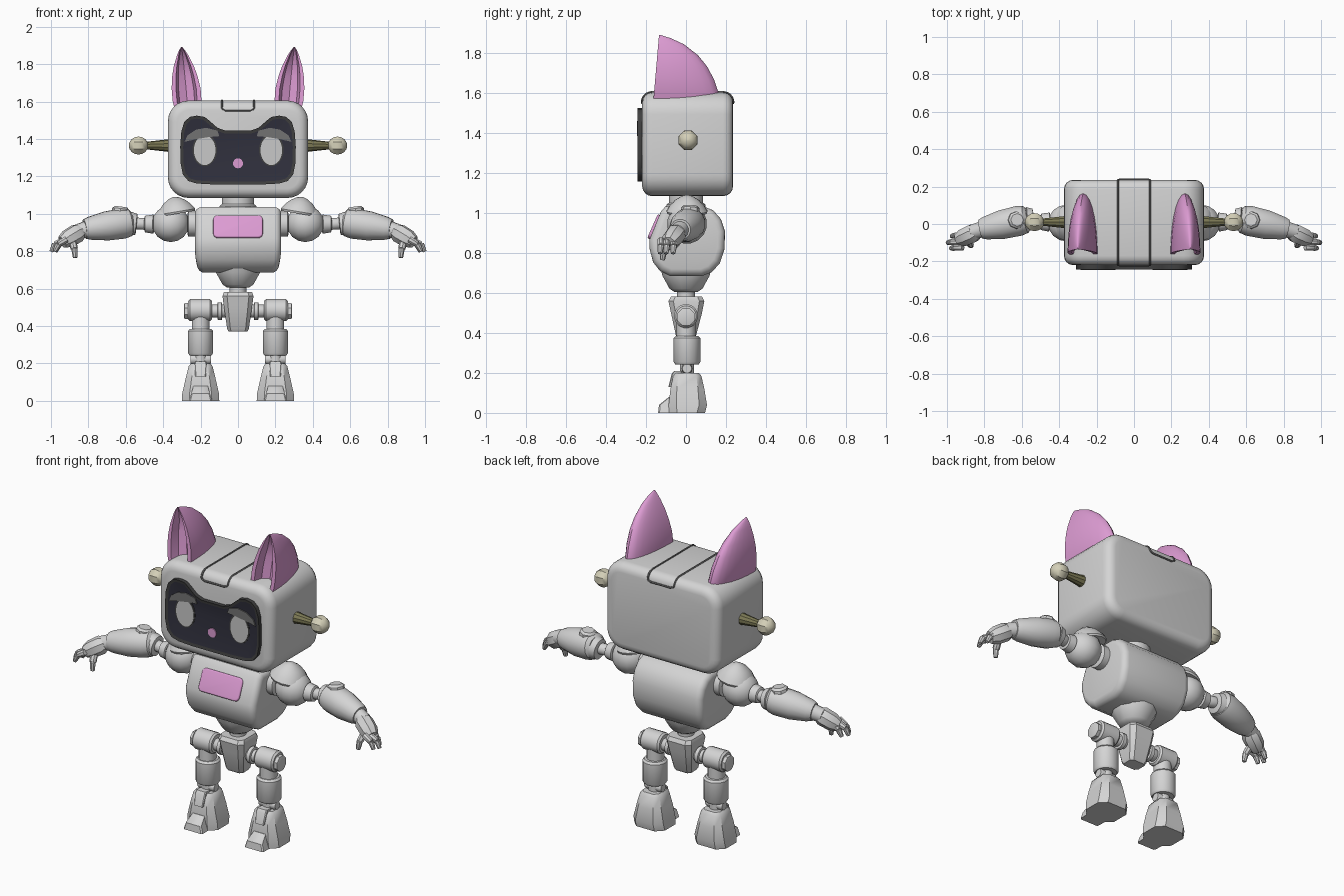
import bpy, bmesh, math
from mathutils import Vector, Matrix

if "Cube" in bpy.data.objects:
    bpy.data.objects.remove(bpy.data.objects["Cube"])

def material(name, *rgb):
    m = bpy.data.materials.new(name)
    m.diffuse_color = (*rgb, 1)
    m.use_nodes = True
    m.node_tree.nodes["Principled BSDF"].inputs["Base Color"].default_value = m.diffuse_color
    return m

BODY = material("light_grey", .66, .66, .66)
PINK = material("pink", .72, .33, .65)
SCREEN = material("dark_blue", .03, .03, .047)
RIM = material("charcoal", .05, .05, .05)
ROD = material("olive", .2, .19, .09)
BALL = material("cream", .66, .63, .48)
EYE = material("eye_grey", .58, .58, .58)
LASH = material("mid_grey", .17, .17, .17)
SIDES = (("left", 1), ("right", -1))

def finish(name, bm, mat):
    bmesh.ops.recalc_face_normals(bm, faces=bm.faces)
    me = bpy.data.meshes.new(name)
    bm.to_mesh(me)
    bm.free()
    me.materials.append(mat)
    ob = bpy.data.objects.new(name, me)
    bpy.context.collection.objects.link(ob)
    return ob

def loft(name, rings, mat):
    """Skin a stack of equal-length rings and cap both ends."""
    bm = bmesh.new()
    vs = [[bm.verts.new(p) for p in r] for r in rings]
    n = len(vs[0])
    for a, b in zip(vs, vs[1:]):
        for i in range(n):
            bm.faces.new((a[i], a[(i + 1) % n], b[(i + 1) % n], b[i]))
    bm.faces.new(vs[0])
    bm.faces.new(vs[-1])
    return finish(name, bm, mat)

def lathe(name, p0, p1, prof, mat=BODY, seg=16, s=1):
    """Turn (distance fraction, radius) pairs around the line p0-p1."""
    p0, p1 = (Vector((p[0] * s, p[1], p[2])) for p in (p0, p1))
    d = p1 - p0
    q = d.to_track_quat('Z', 'Y')
    return loft(name, [[p0 + d * t + q @ Vector((r * math.cos(a), r * math.sin(a), 0))
                for a in (2 * math.pi * (i + .5) / seg for i in range(seg))] for t, r in prof], mat)

def rod(name, p0, p1, r0, r1=None, mat=BODY, seg=16, s=1):
    """Cylinder with small chamfers at both ends."""
    r1 = r1 or r0
    return lathe(name, p0, p1, [(0, r0 * .85), (.08, r0), (.92, r1), (1, r1 * .85)], mat, seg, s)

def ball(name, c, r, mat=BODY, seg=16, rings=8, s=1):
    prof = [(.5 - .5 * math.cos(math.pi * i / rings), max(r * math.sin(math.pi * i / rings), .001))
            for i in range(rings + 1)]
    return lathe(name, (c[0] - r, c[1], c[2]), (c[0] + r, c[1], c[2]), prof, mat, seg, s)

def block(name, secs, cx=0, ch=.3, mat=BODY):
    """Stack of corner-cut rectangles: (z, half width, y0, y1)."""
    rings = []
    for z, w, y0, y1 in secs:
        c = ch * w
        pts = [(w, y0 + c), (w, y1 - c), (w - c, y1), (c - w, y1),
               (-w, y1 - c), (-w, y0 + c), (c - w, y0), (w - c, y0)]
        rings.append([(cx + x, y, z) for x, y in pts])
    return loft(name, rings, mat)

def round_box(name, size, centre, r_y, r_rim, mat, tilt=0, seg=6):
    """Box rounded around its y axis first, then along its front and back rims."""
    bm = bmesh.new()
    bmesh.ops.create_cube(bm, size=1)
    bmesh.ops.scale(bm, vec=size, verts=bm.verts)
    es = [e for e in bm.edges if abs(e.verts[0].co.y - e.verts[1].co.y) > 1e-4]
    bmesh.ops.bevel(bm, geom=es, offset=r_y, segments=seg, affect='EDGES', profile=.5)
    es = [e for e in bm.edges if abs(e.verts[0].co.y - e.verts[1].co.y) < 1e-4]
    bmesh.ops.bevel(bm, geom=es, offset=r_rim, segments=4, affect='EDGES', profile=.5)
    bm.transform(Matrix.Translation(centre) @ Matrix.Rotation(tilt, 4, 'X'))
    return finish(name, bm, mat)

def plate(name, pts, y0, y1, mat):
    return loft(name, [[(x, y, z) for x, z in pts] for y in (y0, y1)], mat)

def oval(cx, cz, rx, rz, n=24):
    return [(cx + rx * math.cos(2 * math.pi * i / n), cz + rz * math.sin(2 * math.pi * i / n)) for i in range(n)]

# Head
round_box("head", (.75, .455, .52), (0, .008, 1.345), .11, .05, BODY)

# Face screen: inset front face inside a charcoal rim
half = [(.13, 1.157), (.22, 1.162), (.265, 1.175), (.295, 1.21), (.307, 1.27), (.309, 1.36), (.303, 1.44),
        (.288, 1.49), (.258, 1.518), (.22, 1.525), (.178, 1.518), (.15, 1.495), (.11, 1.46), (.07, 1.446)]
screen = plate("face_screen", half + [(-x, z) for x, z in reversed(half)], -.2, -.243, RIM)
screen.data.materials.append(SCREEN)
bm = bmesh.new()
bm.from_mesh(screen.data)
front = min(bm.faces, key=lambda f: f.calc_center_median().y)
bmesh.ops.inset_region(bm, faces=[front], thickness=.016, depth=-.004, use_even_offset=True)
front.material_index = 1
bm.to_mesh(screen.data)
bm.free()

# Eyes, lashes and nose
for side, s in SIDES:
    plate(side + "_eye_outline", oval(s * .178, 1.342, .066, .088), -.235, -.241, RIM)
    plate(side + "_eye", oval(s * .178, 1.34, .058, .08), -.237, -.243, EYE)
    lash = [(.285, 1.385), (.27, 1.42), (.225, 1.45), (.17, 1.46), (.11, 1.445), (.1, 1.415), (.16, 1.41), (.22, 1.4)]
    plate(side + "_lash", [(s * x, z) for x, z in lash], -.238, -.245, LASH)
plate("nose", oval(0, 1.27, .027, .027, 16), -.236, -.244, PINK)

# Seam running over the top of the head
arc = [math.radians(a) for a in range(0, 91, 15)]
side_path = [(.065, -.22, 1.552), (.08, -.22, 1.558)]
side_path += [(.086, -.17 - .05 * math.cos(a), 1.555 + .05 * math.sin(a)) for a in arc[1:]]
side_path += [(.086, .186 + .05 * math.sin(a), 1.555 + .05 * math.cos(a)) for a in arc[:-1]]
side_path += [(.08, .236, 1.558), (.065, .236, 1.552)]
loop = side_path + [(-x, y, z) for x, y, z in reversed(side_path)]
cu = bpy.data.curves.new("head_seam", 'CURVE')
cu.dimensions, cu.bevel_depth, cu.bevel_resolution = '3D', .006, 1
sp = cu.splines.new('POLY')
sp.points.add(len(loop) - 1)
for p, co in zip(sp.points, loop):
    p.co = (*co, 1)
sp.use_cyclic_u = True
cu.materials.append(LASH)
seam = bpy.data.objects.new("head_seam", cu)
bpy.context.collection.objects.link(seam)
bpy.context.view_layer.objects.active = seam
seam.select_set(True)
bpy.ops.object.convert(target='MESH')

# Ears: (height, outer x, inner x, back y) sections with a hollow front
EAR = [(1.545, .335, .197, .165), (1.6, .349, .195, .164), (1.67, .355, .2, .14), (1.735, .352, .216, .105),
       (1.79, .343, .236, .06), (1.845, .327, .264, -.01), (1.875, .315, .284, -.075), (1.892, .304, .298, -.128)]
for side, s in SIDES:
    rings = []
    for z, xo, xi, yb in EAR:
        c, w, yf = (xo + xi) / 2, (xo - xi) / 2, -.165 + .03 * (z - 1.545) / .347
        d = yb - yf
        ring = [(w * math.cos(a), yf + d * math.sin(a)) for a in (math.pi * i / 14 for i in range(15))]
        hollow = min(.07, d * .35)
        ring += [(-.7 * w, yf), (-.52 * w, yf + hollow * .7), (0, yf + hollow), (.52 * w, yf + hollow * .7), (.7 * w, yf)]
        rings.append([(s * (c + x), y, z) for x, y in ring])
    loft(side + "_ear", rings, PINK)
    # Antenna
    lathe(side + "_antenna_rod", (.36, .01, 1.365), (.5, .01, 1.365), [(0, .035), (1, .019)], ROD, 10, s)
    ball(side + "_antenna_ball", (.532, .01, 1.365), .052, BALL, 8, 8, s)

# Neck and torso
lathe("neck", (0, 0, 1.02), (0, 0, 1.11), [(0, .1), (.25, .1), (.35, .088), (1, .088)])
prof = [(-.1, 1.036), (-.125, 1.01), (-.182, .87), (-.182, .82), (-.165, .755), (-.13, .71), (-.08, .685), (.08, .685),
        (.13, .705), (.17, .75), (.193, .82), (.195, .91), (.175, .97), (.135, 1.015), (.08, 1.036)]
bm = bmesh.new()
f = bm.faces.new([bm.verts.new((-.23, y, z)) for y, z in prof])
ex = bmesh.ops.extrude_face_region(bm, geom=[f])["geom"]
bmesh.ops.translate(bm, vec=(.46, 0, 0), verts=[v for v in ex if isinstance(v, bmesh.types.BMVert)])
rim = [e for e in bm.edges if abs(e.verts[0].co.x - e.verts[1].co.x) < 1e-4]
bmesh.ops.bevel(bm, geom=rim, offset=.035, segments=4, affect='EDGES', profile=.5)
for v in bm.verts:
    v.co.x *= 1 - max(0, .78 - v.co.z) * .8
finish("torso", bm, BODY)
round_box("chest_panel", (.265, .026, .13), (0, -.156, .93), .025, .008, PINK, -math.radians(24), 4)

# Waist and pelvis
lathe("waist_bowl", (0, 0, .605), (0, 0, .74), [(0, .06), (.12, .085), (.6, .122), (1, .135)], seg=12)
rod("waist_joint", (0, 0, .56), (0, 0, .62), .045)
block("pelvis", [(.37, .05, -.04, .04), (.385, .058, -.05, .05), (.5, .075, -.075, .08),
                 (.56, .083, -.088, .092), (.582, .075, -.075, .08)])

for side, s in SIDES:
    n = side + "_"
    # Hip
    rod(n + "hip_axle", (.05, 0, .48), (.16, 0, .48), .035, s=s)
    rod(n + "hip_collar", (.085, 0, .48), (.11, 0, .48), .048, s=s)
    rod(n + "hip_housing", (.14, 0, .485), (.266, 0, .485), .06, s=s)
    rod(n + "hip_cap", (.26, 0, .48), (.288, 0, .48), .046, seg=8, s=s)
    # Leg
    rod(n + "thigh_rod", (.2, 0, .36), (.2, 0, .46), .048, s=s)
    lathe(n + "shin", (.2, .005, .243), (.2, .005, .385), [(0, .06), (.08, .068), (.92, .068), (1, .058)], s=s)
    rod(n + "ankle_post", (.2, .005, .17), (.2, .005, .25), .035, s=s)
    rod(n + "ankle_axle", (.145, .005, .222), (.255, .005, .222), .027, s=s)
    # Foot
    block(n + "foot", [(0, .1, -.085, .095), (.04, .098, -.087, .105), (.12, .08, -.078, .092),
                       (.185, .064, -.064, .077), (.2, .052, -.052, .065)], s * .2, .4)
    block(n + "toe", [(0, .062, -.14, -.04), (.04, .05, -.135, -.04), (.08, .038, -.085, -.04)], s * .2, .12)
    block(n + "instep", [(.13, .028, -.088, -.02), (.195, .034, -.072, -.02), (.21, .03, -.06, -.02)], s * .2, .15)
    # Shoulder
    rod(n + "shoulder_socket", (.21, .005, .945), (.27, .005, .945), .068, s=s)
    ball(n + "shoulder_ball", (.36, .005, .947), .1, s=s)
    lathe(n + "shoulder_cap", (.328, .005, 1.0), (.343, .005, 1.09),
          [(0, .1), (.12, .104), (.4, .088), (.7, .062), (.92, .03), (1, .006)], s=s)
    # Arm
    rod(n + "arm_collar", (.45, .01, .945), (.5, .012, .945), .052, .045, s=s)
    rod(n + "upper_arm", (.48, .012, .945), (.58, .028, .95), .032, s=s)
    rod(n + "elbow_ring", (.542, .025, .943), (.58, .025, .947), .058, .066, s=s)
    lathe(n + "forearm", (.565, .028, .955), (.82, -.028, .918),
          [(0, .055), (.06, .074), (.2, .082), (.55, .079), (.9, .062), (1, .052)], s=s)
    lathe(n + "forearm_knob", (.63, .02, 1.0), (.625, .022, 1.037), [(0, .048), (.7, .046), (1, .034)], seg=8, s=s)
    rod(n + "wrist", (.8, -.025, .92), (.87, -.045, .9), .045, .04, s=s)
    # Hand
    lathe(n + "palm", (.84, -.04, .908), (.94, -.085, .848), [(0, .04), (.2, .052), (.7, .05), (1, .036)], seg=8, s=s)
    for i, (dy, tx) in enumerate(((-.05, .968), (-.085, .99), (-.115, .972))):
        knuckle, mid = (.915, dy - .01, .865), (tx - .012, dy - .012, .838)
        rod(n + "finger_base_%d" % i, knuckle, mid, .019, .017, seg=8, s=s)
        rod(n + "finger_tip_%d" % i, mid, (tx + .008, dy - .015, .798), .017, .012, seg=8, s=s)
    rod(n + "thumb_base", (.885, -.075, .86), (.875, -.11, .81), .02, seg=8, s=s)
    rod(n + "thumb_tip", (.875, -.11, .815), (.87, -.118, .765), .017, .013, seg=8, s=s)

# Smooth shading with sharp edges kept
bpy.ops.object.select_all(action='SELECT')
bpy.ops.object.shade_smooth_by_angle(angle=math.radians(35))
